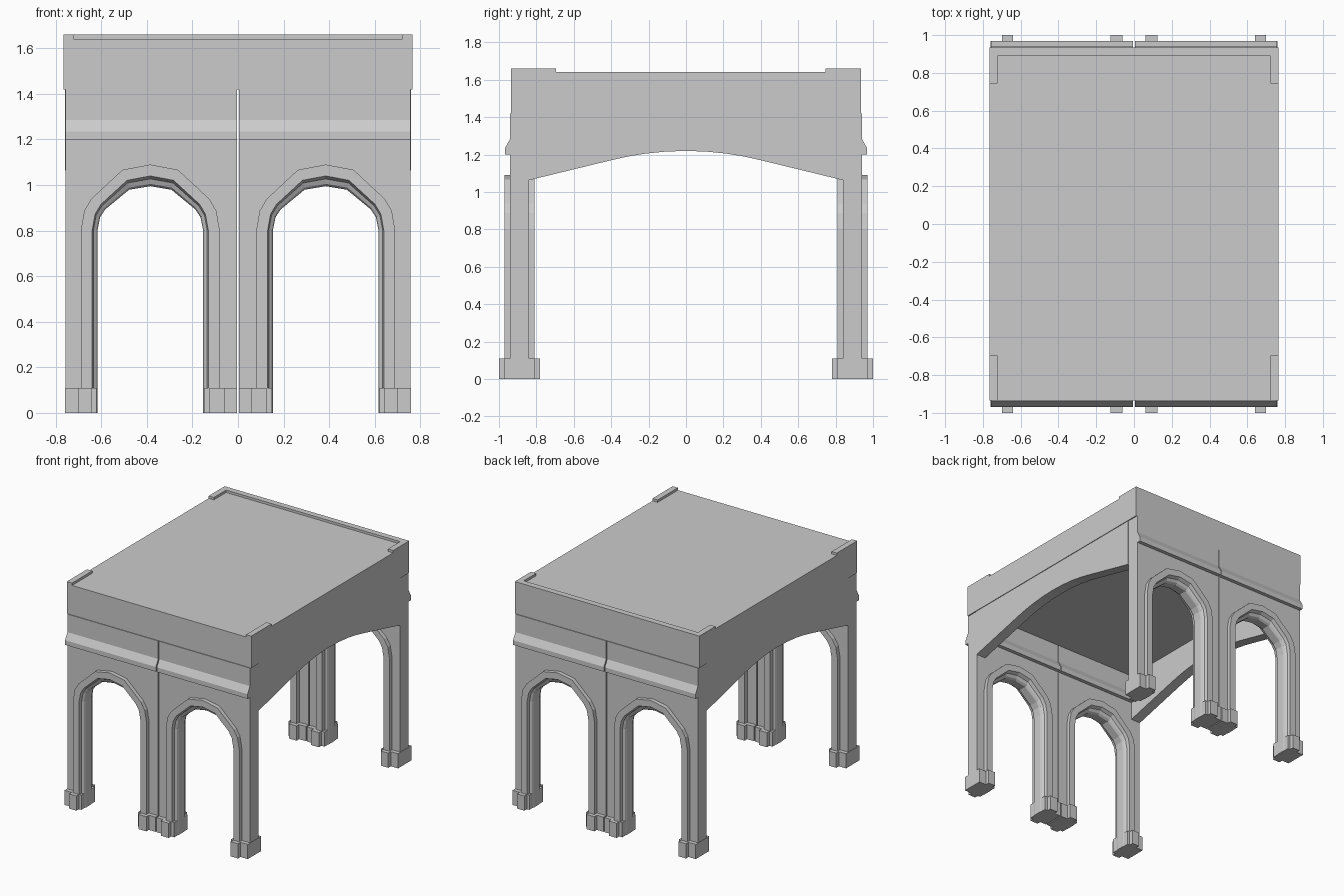
import bpy, bmesh

if "Cube" in bpy.data.objects:
    bpy.data.objects.remove(bpy.data.objects["Cube"])

YC = 0.89            # centre line of each end wall
XC = 0.385           # centre of each bay
SPRING = 0.8         # height where the arch begins
ARCH = [(1, 0), (.95, .3), (.85, .48), (.4, .92), (0, 1)]


def finish(name, bm, mx=False, my=False):
    bmesh.ops.recalc_face_normals(bm, faces=bm.faces)
    me = bpy.data.meshes.new(name)
    bm.to_mesh(me)
    bm.free()
    ob = bpy.data.objects.new(name, me)
    bpy.context.collection.objects.link(ob)
    if mx or my:
        mod = ob.modifiers.new("Mirror", 'MIRROR')
        mod.use_axis = (mx, my, False)
        mod.use_mirror_merge = False
    return ob


def prism(bm, pts, vec):
    """Extrude a flat outline along vec."""
    f = bm.faces.new([bm.verts.new(p) for p in pts])
    r = bmesh.ops.extrude_face_region(bm, geom=[f], use_keep_orig=True)
    vs = [g for g in r['geom'] if isinstance(g, bmesh.types.BMVert)]
    bmesh.ops.translate(bm, verts=vs, vec=vec)


def box(bm, x0, x1, y0, y1, z0, z1):
    prism(bm, [(x0, y0, z0), (x1, y0, z0), (x1, y1, z0), (x0, y1, z0)],
          (0, 0, z1 - z0))


def arch(w, rise):
    """Faceted arch outline from left foot to right foot."""
    left = [(XC - w, 0)] + [(XC - w * a, SPRING + rise * b) for a, b in ARCH]
    right = [(2 * XC - x, z) for x, z in reversed(left[:-1])]
    return left + right


# wall of one bay, mirrored to four
bm = bmesh.new()
outline = [(.757, 0), (.757, 1.42), (.004, 1.42), (.004, 0)] + arch(.255, .24)
prism(bm, [(x, -YC - .05, z) for x, z in outline], (0, .1, 0))
finish("bay_wall", bm, True, True)

# moulded arch surround, projecting on both wall faces
bm = bmesh.new()
half = [(.305, .29, .08), (.255, .24, .08), (.25, .227, .055), (.237, .205, .045),
        (.232, .195, .03)]
section = half + [(w, r, -d) for w, r, d in reversed(half)]
loops = [[bm.verts.new((x, -YC - d, z)) for x, z in arch(w, r)]
         for w, r, d in section]
n = len(loops)
for i in range(n):
    a, b = loops[i], loops[(i + 1) % n]
    for j in range(len(a) - 1):
        bm.faces.new((a[j], a[j + 1], b[j + 1], b[j]))
for end in (0, -1):
    bm.faces.new([lp[end] for lp in loops])
finish("arch_surround", bm, True, True)

# stepped pier bases
bm = bmesh.new()
for x0, x1, d in [(.004, .15, .08), (.06, .125, .11), (.62, .76, .08), (.64, .70, .11)]:
    box(bm, x0, x1, -YC - d, -YC + d, 0, .11)
finish("pier_base", bm, True, True)

# sloped string course on both wall faces
bm = bmesh.new()
prof = [(.078, 1.2), (.078, 1.235), (.047, 1.29)]
prof += [(-d, z) for d, z in reversed(prof)]
prism(bm, [(.004, -YC - d, z) for d, z in prof], (.753, 0, 0))
finish("string_course", bm, True, True)

# segmental side arches spanning between the end walls
bm = bmesh.new()
curve = [(.84, 1.063), (.4, 1.17), (.32, 1.188), (.22, 1.205), (.11, 1.216)]
curve = [(-y, z) for y, z in curve] + [(0, 1.22)] + list(reversed(curve))
prism(bm, [(.68, y, z) for y, z in [(.84, 1.43), (-.84, 1.43)] + curve], (.08, 0, 0))
finish("side_arch", bm, True)

# roof slab
bm = bmesh.new()
box(bm, -.765, .765, -.935, .935, 1.42, 1.642)
finish("roof_slab", bm)

# back parapet with side returns
bm = bmesh.new()
plan = [(.765, .745), (.765, .935), (-.765, .935), (-.765, .745), (-.722, .745),
        (-.722, .89), (.722, .89), (.722, .745)]
prism(bm, [(x, y, 1.64) for x, y in plan], (0, 0, .02))
finish("back_parapet", bm)

# front corner kerbs
bm = bmesh.new()
box(bm, .722, .765, -.935, -.695, 1.64, 1.66)
finish("front_kerb", bm, True)
